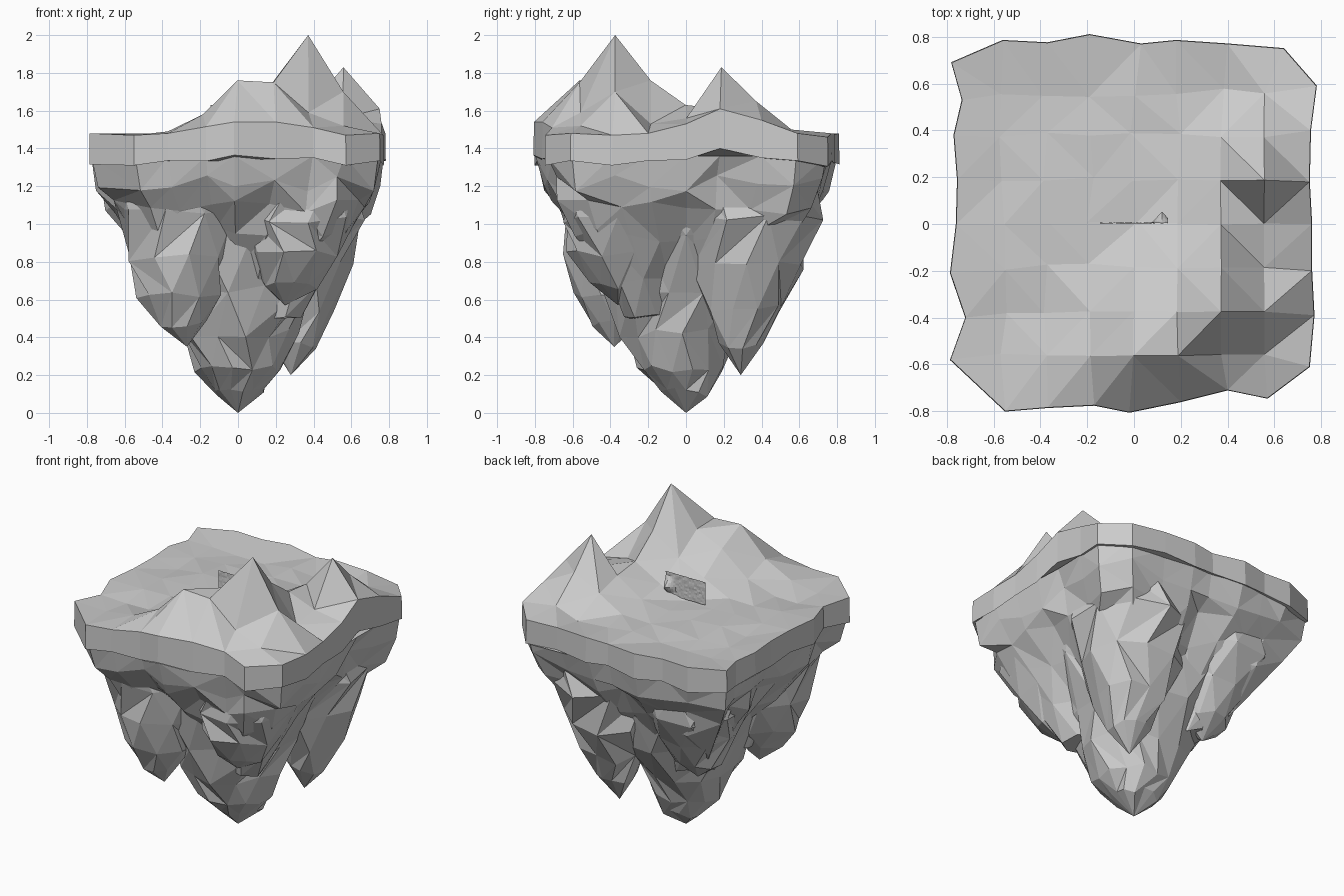
import bpy, bmesh, math, random
from mathutils import Vector
from mathutils.geometry import delaunay_2d_cdt

if "Cube" in bpy.data.objects:
    bpy.data.objects.remove(bpy.data.objects["Cube"])

random.seed(7)


def finish(name, bm):
    bmesh.ops.recalc_face_normals(bm, faces=bm.faces)
    me = bpy.data.meshes.new(name)
    bm.to_mesh(me)
    bm.free()
    ob = bpy.data.objects.new(name, me)
    bpy.context.collection.objects.link(ob)
    return ob


def jit(a):
    return random.uniform(-a, a)


def bridge(bm, a, b):
    # triangulated band between two rings, alternating diagonals
    n = len(a)
    for i in range(n):
        j = (i + 1) % n
        if random.random() < .5:
            bm.faces.new((a[i], a[j], b[j]))
            bm.faces.new((a[i], b[j], b[i]))
        else:
            bm.faces.new((a[i], a[j], b[i]))
            bm.faces.new((a[j], b[j], b[i]))


# island outline, counter-clockwise from the front left: x, y, top z
OUTLINE = [
    (-.55, -.80, 1.47), (-.37, -.785, 1.48), (-.17, -.775, 1.515), (-.02, -.805, 1.54),
    (.20, -.76, 1.54), (.40, -.71, 1.51), (.57, -.745, 1.47), (.75, -.61, 1.48),
    (.77, -.39, 1.47), (.76, -.20, 1.48), (.76, 0, 1.53), (.75, .18, 1.61),
    (.755, .40, 1.55), (.78, .59, 1.48), (.64, .75, 1.46), (.40, .77, 1.48),
    (.18, .785, 1.48), (.03, .77, 1.47), (-.19, .81, 1.48), (-.37, .775, 1.48),
    (-.56, .785, 1.48), (-.78, .69, 1.48), (-.735, .53, 1.47), (-.77, .38, 1.48),
    (-.755, .19, 1.48), (-.76, 0, 1.48), (-.785, -.21, 1.48), (-.72, -.40, 1.47),
    (-.785, -.58, 1.48)]

# raised terrain points on a 7 x 7 grid (column, row from the front): z
HILLS = {(1, 0): 1.49, (2, 0): 1.58, (3, 0): 1.76, (4, 0): 1.75, (5, 0): 1.59, (6, 0): 1.52,
         (2, 1): 1.52, (3, 1): 1.67, (4, 1): 1.75, (5, 1): 2.0, (6, 1): 1.70,
         (3, 2): 1.55, (4, 2): 1.63, (5, 2): 1.76, (6, 2): 1.53,
         (4, 3): 1.53, (5, 3): 1.63, (6, 3): 1.56,
         (4, 4): 1.50, (5, 4): 1.61, (6, 4): 1.83,
         (5, 5): 1.56, (6, 5): 1.65, (6, 6): 1.50}

# grassy top slab with two hills
pts = [Vector(p) for p in OUTLINE]
n = len(pts)
for row in range(7):
    for col in range(7):
        z = HILLS.get((col, row), 1.465 + jit(.015))
        k = .003 if (col, row) in HILLS else .018
        pts.append(Vector(((col - 3) * .186 + jit(k), (row - 3) * .187 + jit(k), z)))
_, _, tris, _, _, _ = delaunay_2d_cdt([p.xy for p in pts], [(i, (i + 1) % n) for i in range(n)], [], 1, 1e-5)
bm = bmesh.new()
vs = [bm.verts.new(p) for p in pts]
for t in tris:
    bm.faces.new([vs[i] for i in t])
rim = [bm.verts.new((p.x * 1.003, p.y * 1.003, 1.31 + (p.z - 1.47) * .5 + .02 * (i % 2)))
       for i, p in enumerate(pts[:n])]
for i in range(n):
    j = (i + 1) % n
    bm.faces.new((vs[i], rim[i], rim[j], vs[j]))
bm.faces.new(rim)
finish("grass_slab", bm)

# jagged rock collar below the slab
bm = bmesh.new()
prev = None
for scale, z, js, jz in [(.99, 1.36, 0, 0), (.94, 1.21, .03, .05), (.88, 1.09, .05, .04),
                         (.74, .95, .05, .05), (.56, .74, .04, .06), (.42, .52, .03, .03)]:
    ring = []
    for x, y, _ in OUTLINE:
        ang = math.atan2(y, x)
        pinch = max(0, 1.2 - z) * .22 * max(0, math.cos(4 * ang))
        s = scale - pinch + jit(js)
        ring.append(bm.verts.new((x * s, y * s, z + jit(jz))))
    if prev:
        bridge(bm, prev, ring)
    else:
        bm.faces.new(ring)
    prev = ring
bm.faces.new(prev)
finish("rock_collar", bm)


def spike(name, tip, rings, sides=9, j=.025):
    # hanging rock: tip, then rings of (centre x, centre y, z, radius)
    bm = bmesh.new()
    end = bm.verts.new(tip)
    prev = None
    for k, (cx, cy, z, r) in enumerate(rings):
        ring = []
        for i in range(sides):
            a = math.tau * (i + .5 * (k % 2)) / sides
            rr = r * (1.03 + jit(.09))
            ring.append(bm.verts.new((cx + rr * math.cos(a), cy + rr * math.sin(a), z + jit(j))))
        if prev:
            bridge(bm, prev, ring)
        else:
            for i in range(sides):
                bm.faces.new((end, ring[i], ring[(i + 1) % sides]))
        prev = ring
    bm.faces.new(prev)
    return finish(name, bm)


# hanging rock spikes
spike("main_spike", (0, 0, 0),
      [(.01, 0, .11, .13), (0, -.02, .24, .22), (0, -.02, .42, .30), (0, 0, .66, .40),
       (0, 0, .92, .50), (0, 0, 1.15, .58)], 13)
spike("front_left_spike", (-.27, -.38, .35),
      [(-.29, -.38, .47, .12), (-.31, -.37, .63, .22), (-.31, -.36, .82, .28),
       (-.33, -.37, 1.06, .31), (-.34, -.38, 1.25, .30)])
spike("back_right_spike", (.28, .29, .20),
      [(.29, .30, .36, .12), (.30, .31, .55, .20), (.31, .32, .78, .29),
       (.32, .33, 1.04, .36), (.34, .35, 1.25, .34)], 10)
spike("front_right_spike", (.25, -.36, .57),
      [(.27, -.36, .68, .14), (.29, -.36, .84, .25), (.32, -.36, 1.03, .31),
       (.34, -.37, 1.25, .31)])
spike("back_left_spike", (-.29, .29, .50),
      [(-.29, .30, .62, .14), (-.30, .31, .80, .24), (-.31, .34, 1.02, .32),
       (-.34, .37, 1.25, .31)])

# small upright panel with a fine, uneven surface
bm = bmesh.new()
bmesh.ops.create_grid(bm, x_segments=24, y_segments=12, size=.5)
for v in bm.verts:
    x, h = v.co.x * .29, v.co.y + .5
    bump = .05 * max(0, 1 - abs(x - .12) / .045) * max(0, 1 - abs(h - .4) / .4)
    v.co = (x, .004 + bump + jit(.002), 1.48 + .15 * h)
finish("upright_panel", bm)
